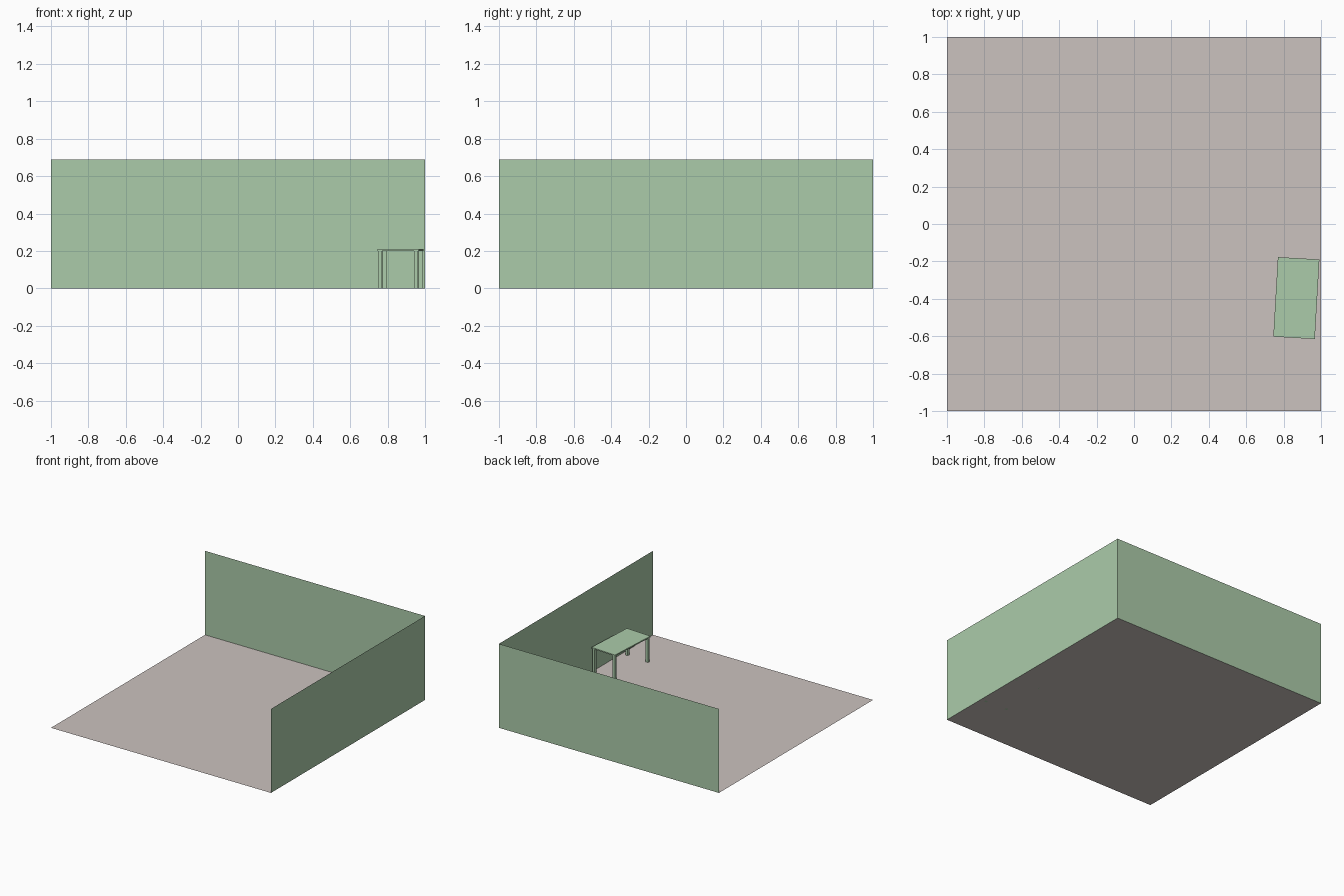
import bpy, math
from mathutils import Matrix, Vector

if "Cube" in bpy.data.objects:
    bpy.data.objects.remove(bpy.data.objects["Cube"])


def material(name, color):
    m = bpy.data.materials.new(name)
    m.diffuse_color = (*color, 1)
    m.use_nodes = True
    m.node_tree.nodes["Principled BSDF"].inputs["Base Color"].default_value = m.diffuse_color
    return m


GREEN = material("pale_green", (0.41, 0.60, 0.40))
TAUPE = material("warm_grey", (0.60, 0.54, 0.52))
WALL_H = 0.69


def panel(name, corners, mat):
    mesh = bpy.data.meshes.new(name)
    mesh.from_pydata(corners, [], [(0, 1, 2, 3)])
    mesh.materials.append(mat)
    ob = bpy.data.objects.new(name, mesh)
    bpy.context.collection.objects.link(ob)


# Open room: floor and two thin walls facing inwards
panel("floor", [(-1, -1, 0), (1, -1, 0), (1, 1, 0), (-1, 1, 0)], TAUPE)
panel("back_wall", [(-1, 1, 0), (1, 1, 0), (1, 1, WALL_H), (-1, 1, WALL_H)], GREEN)
panel("right_wall", [(1, 1, 0), (1, -1, 0), (1, -1, WALL_H), (1, 1, WALL_H)], GREEN)

# Table, turned slightly against the right wall
TURN = math.radians(-3.3)
CENTRE = Vector((0.868, -0.396, 0))
W, L, TOP, THICK, LEG = 0.222, 0.426, 0.21, 0.01, 0.021


def table_box(name, pos, size):
    bpy.ops.mesh.primitive_cube_add(size=1)
    ob = bpy.context.object
    ob.name = name
    ob.data.transform(Matrix.Diagonal((*size, 1)))
    ob.location = CENTRE + Matrix.Rotation(TURN, 3, "Z") @ Vector(pos)
    ob.rotation_euler.z = TURN
    ob.data.materials.append(GREEN)


table_box("table_top", (0, 0, TOP - THICK / 2), (W, L, THICK))

# Four square legs just inside the corners
leg_h = TOP - THICK
inset = LEG / 2 + 0.004
for sx, side in ((-1, "left"), (1, "right")):
    for sy, end in ((-1, "front"), (1, "back")):
        table_box(f"{end}_{side}_leg",
                  (sx * (W / 2 - inset), sy * (L / 2 - inset), leg_h / 2),
                  (LEG, LEG, leg_h))
